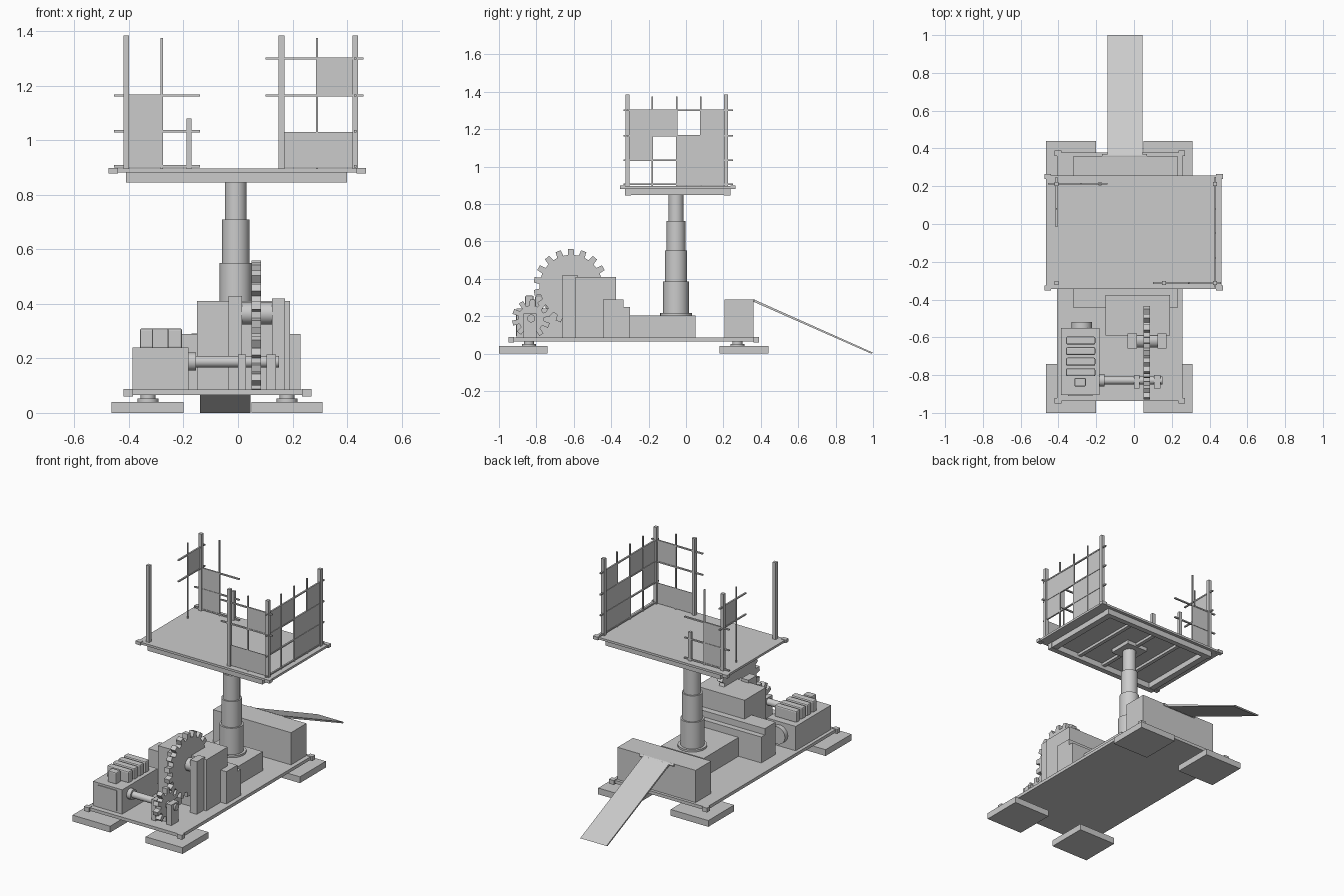
import bpy, bmesh
from math import pi, cos, sin, hypot, atan2
from mathutils import Matrix, Vector

if "Cube" in bpy.data.objects:
    bpy.data.objects.remove(bpy.data.objects["Cube"])


def finish(bm, name):
    bmesh.ops.recalc_face_normals(bm, faces=bm.faces)
    me = bpy.data.meshes.new(name)
    bm.to_mesh(me)
    bm.free()
    ob = bpy.data.objects.new(name, me)
    bpy.context.collection.objects.link(ob)
    return ob


def box(name, x0, x1, y0, y1, z0, z1, bevel=0):
    bm = bmesh.new()
    m = Matrix.Translation(((x0 + x1) / 2, (y0 + y1) / 2, (z0 + z1) / 2)) \
        @ Matrix.Diagonal((x1 - x0, y1 - y0, z1 - z0, 1))
    bmesh.ops.create_cube(bm, size=1, matrix=m)
    ob = finish(bm, name)
    if bevel:
        mod = ob.modifiers.new("bevel", 'BEVEL')
        mod.width, mod.segments = bevel, 2
    return ob


def rod(name, p, q, r, sides=32):
    p, q = Vector(p), Vector(q)
    bm = bmesh.new()
    rot = (q - p).to_track_quat('Z', 'Y').to_matrix().to_4x4()
    bmesh.ops.create_cone(bm, cap_ends=True, segments=sides, radius1=r, radius2=r,
                          depth=(q - p).length, matrix=Matrix.Translation((p + q) / 2) @ rot)
    for f in bm.faces:
        f.smooth = len(f.verts) == 4 and sides > 8
    for e in bm.edges:
        if any(not f.smooth for f in e.link_faces):
            e.smooth = False
    return finish(bm, name)


def extrude_x(name, profile, x0, x1):
    """Extrude a (y, z) outline along x."""
    bm = bmesh.new()
    f = bm.faces.new([bm.verts.new((x0, y, z)) for y, z in profile])
    ext = bmesh.ops.extrude_face_region(bm, geom=[f])
    bmesh.ops.translate(bm, vec=(x1 - x0, 0, 0),
                        verts=[v for v in ext['geom'] if isinstance(v, bmesh.types.BMVert)])
    return finish(bm, name)


def gear(name, cy, cz, root, tip, teeth, x0, x1, phase):
    pts = []
    step = 2 * pi / teeth
    for i in range(teeth):
        a = phase + i * step
        for da, r in ((-.29, root), (-.21, tip), (.21, tip), (.29, root)):
            pts.append((cy + r * cos(a + da * step), cz + r * sin(a + da * step)))
    return extrude_x(name, pts, x0, x1)


# Base deck, corner brackets and foot pads
box("base_deck", -.408, .258, -.938, .378, .065, .085)
for i, (xa, xb) in enumerate(((-.42, -.385), (.235, .27))):
    for j, (ya, yb) in enumerate(((-.95, -.92), (.36, .39))):
        box(f"deck_corner_{i}{j}", xa, xb, ya, yb, .06, .088)
for i, (xa, xb, xc) in enumerate(((-.465, -.2, -.33), (.05, .31, .18))):
    for j, (ya, yb, yc) in enumerate(((-1, -.74, -.84), (.18, .44, .275))):
        box(f"foot_pad_{i}{j}", xa, xb, ya, yb, 0, .04)
        rod(f"foot_stem_{i}{j}", (xc, yc, .038), (xc, yc, .052), .038)
        rod(f"foot_neck_{i}{j}", (xc, yc, .05), (xc, yc, .07), .027)

# Telescoping column on its plinth
box("column_plinth", -.16, .14, -.30, .05, .085, .205)
CX, CY = -.008, -.053
rod("column_collar", (CX, CY, .2), (CX, CY, .217), .085, 48)
for i, (za, zb, r) in enumerate(((.21, .385, .069), (.38, .55, .059), (.545, .71, .05), (.705, .88, .04))):
    rod(f"column_stage_{i}", (CX, CY, za), (CX, CY, zb), r, 48)

# Stepped cross wall, rear landing and ramp
extrude_x("cross_wall", [(-.445, .085), (-.30, .085), (-.30, .25), (-.335, .25), (-.335, .29), (-.445, .29)],
          -.32, .23)
box("rear_landing", -.32, .23, .205, .36, .085, .29)
rod("ramp_hinge", (-.17, .362, .283), (.07, .362, .283), .008, 12)
extrude_x("ramp", [(.355, .28), (.36, .291), (1.0, .005), (.99, 0)], -.14, .045)

# Gear housing with bearing posts
box("gear_housing", -.15, .19, -.59, -.375, .085, .41)
box("bearing_post_left", -.035, .015, -.66, -.58, .085, .428)
box("bearing_post_right", .125, .172, -.66, -.58, .085, .42)
rod("main_axle", (-.03, -.615, .365), (.165, -.615, .365), .04)
GY, GZ, SY, SZ = -.615, .36, -.828, .188
gear("main_gear", GY, GZ, .168, .2, 18, .05, .085, pi / 2)
mesh_angle = atan2(GZ - SZ, GY - SY)
gear("pinion_gear", SY, SZ, .07, .103, 10, .05, .085, mesh_angle + .2)
box("pinion_post_left", 0, .03, -.87, -.80, .085, .215)
box("pinion_post_right", .105, .14, -.87, -.80, .085, .215)
rod("drive_shaft", (-.19, SY, SZ), (.15, SY, SZ), .021)
rod("shaft_collar", (-.185, SY, SZ), (-.155, SY, SZ), .033)

# Engine
box("engine_block", -.387, -.182, -.905, -.55, .085, .24)
box("engine_front_panel", -.35, -.22, -.91, -.90, .095, .227)
rod("engine_end_cap", (-.277, -.555, .165), (-.277, -.52, .165), .055)
for i in range(4):
    y = -.617 - .056 * i
    box(f"engine_rib_{i}", -.36, -.205, y - .021, y + .021, .235, .31, .008)
box("engine_filler", -.315, -.255, -.86, -.815, .235, .31, .006)

# Lift platform and underframe
box("platform_floor", -.467, .463, -.345, .257, .882, .896)
for i, (xa, xb) in enumerate(((-.475, -.44), (.435, .47))):
    for j, (ya, yb) in enumerate(((-.353, -.325), (.238, .265))):
        box(f"platform_corner_{i}{j}", xa, xb, ya, yb, .879, .899)
for i, y in enumerate((-.31, .22)):
    box(f"frame_long_beam_{i}", -.41, .40, y - .017, y + .017, .845, .883)
for i, x in enumerate((-.385, .377)):
    box(f"frame_end_beam_{i}", x - .02, x + .02, -.31, .22, .847, .883)
for i, x in enumerate((-.2, CX, .18)):
    box(f"frame_cross_beam_{i}", x - .012, x + .012, -.31, .22, .865, .883)
box("column_top_plate", CX - .075, CX + .075, CY - .075, CY + .075, .858, .883)

# Guard posts: thick corner posts, thin uprights
L, R, F, B = -.41, .43, -.312, .213
for i, (x, y, top) in enumerate(((L, F, 1.385), (L, B, 1.385), (R, F, 1.385), (R, B, 1.385),
                                 (.16, F, 1.385), (-.18, B, 1.08))):
    h = .0105 if top > 1.1 else .009
    box(f"guard_post_{i}", x - h, x + h, y - h, y + h, .89, top)
for i, (x, y) in enumerate(((R, -.18), (R, -.05), (R, .08), (.29, F), (-.28, B), (L, .08))):
    box(f"guard_upright_{i}", x - .004, x + .004, y - .004, y + .004, .89, 1.375)

# Guard rails
levels = (.905, 1.033, 1.165, 1.3)
for i, z in enumerate(levels):
    box(f"right_rail_{i}", R - .005, R + .005, -.335, .25, z - .004, z + .004)
for i, z in enumerate(levels[:3]):
    box(f"rear_rail_{i}", -.455, -.14, B - .005, B + .005, z - .004, z + .004)
for i, z in enumerate(levels[2:]):
    box(f"front_rail_{i}", .1, .46, F - .005, F + .005, z - .004, z + .004)
    box(f"left_rail_{i}", L - .005, L + .005, -.015, .25, z - .004, z + .004)

# Guard panels
T = .002
for i, (ya, yb, za, zb) in enumerate(((F, -.18, 1.033, 1.3), (-.18, -.05, 1.165, 1.3),
                                      (-.05, .08, .9, 1.165), (.08, B, .9, 1.3))):
    box(f"right_panel_{i}", R - T, R + T, ya, yb, za, zb)
box("front_panel_upper", .29, R, F - T, F + T, 1.165, 1.3)
box("front_panel_lower", .16, R, F - T, F + T, .9, 1.03)
box("rear_panel", L, -.28, B - T, B + T, .9, 1.165)
box("left_panel", L - T, L + T, .08, B, 1.165, 1.3)
